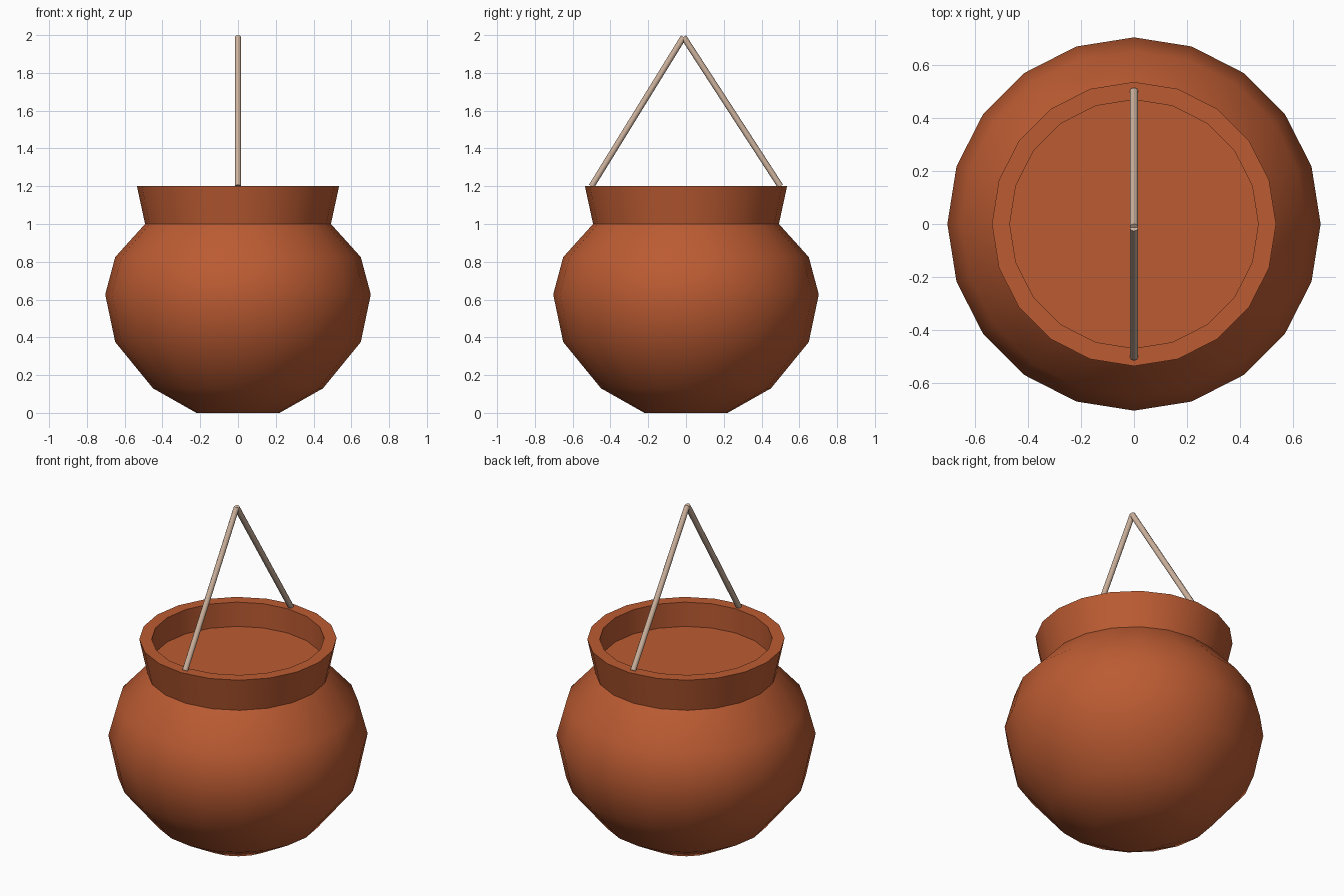
import bpy, bmesh, math
from mathutils import Vector

if "Cube" in bpy.data.objects:
    bpy.data.objects.remove(bpy.data.objects["Cube"])

def material(name, rgb):
    m = bpy.data.materials.new(name)
    m.diffuse_color = (*rgb, 1)
    m.use_nodes = True
    m.node_tree.nodes["Principled BSDF"].inputs["Base Color"].default_value = m.diffuse_color
    return m

clay = material("terracotta", (0.50, 0.105, 0.032))
rope = material("pale_tan", (0.62, 0.45, 0.34))

def finish(obj, mat, angle):
    obj.data.materials.append(mat)
    bpy.ops.object.select_all(action='DESELECT')
    obj.select_set(True)
    bpy.context.view_layer.objects.active = obj
    bpy.ops.object.shade_smooth_by_angle(angle=math.radians(angle))

def lathe(name, profile, mat, sides=20):
    bm = bmesh.new()
    rings = [[bm.verts.new((r * math.cos(2 * math.pi * i / sides),
                            r * math.sin(2 * math.pi * i / sides), z))
              for i in range(sides)] for r, z in profile]
    for a, b in zip(rings, rings[1:]):
        for i in range(sides):
            j = (i + 1) % sides
            bm.faces.new((a[i], a[j], b[j], b[i]))
    bm.faces.new(rings[0][::-1])
    bm.faces.new(rings[-1])
    bmesh.ops.recalc_face_normals(bm, faces=bm.faces[:])
    me = bpy.data.meshes.new(name)
    bm.to_mesh(me)
    bm.free()
    obj = bpy.data.objects.new(name, me)
    bpy.context.collection.objects.link(obj)
    finish(obj, mat, 35)

def rod(name, start, end, radius, mat):
    a, b = Vector(start), Vector(end)
    bpy.ops.mesh.primitive_cylinder_add(vertices=10, radius=radius,
                                        depth=(b - a).length, location=(a + b) / 2)
    obj = bpy.context.object
    obj.name = name
    obj.rotation_euler = (b - a).to_track_quat('Z', 'Y').to_euler()
    finish(obj, mat, 50)

# Round pot body, flared neck, flat rim and recessed inner surface
lathe("pot", [(0.22, 0), (0.45, 0.13), (0.65, 0.375), (0.703, 0.627),
              (0.65, 0.825), (0.492, 1.0), (0.535, 1.2),
              (0.468, 1.2), (0.468, 1.055)], clay)

# Hanging handle: two straight rods meeting above the pot
rod("handle_front", (0, -0.5, 1.2), (0, -0.013, 1.99), 0.016, rope)
rod("handle_back", (0, 0.5, 1.2), (0, -0.013, 1.99), 0.016, rope)
